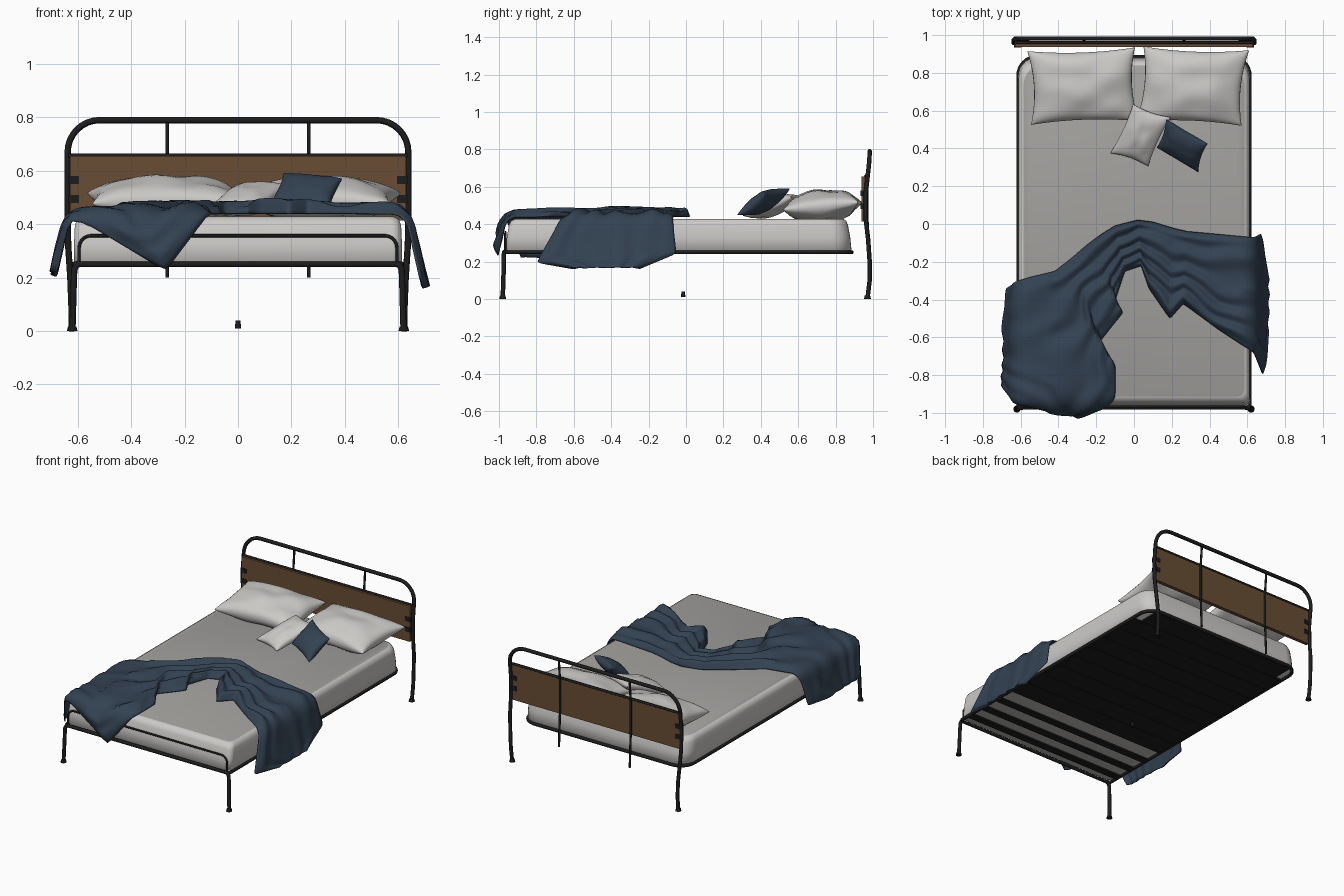
import bpy, bmesh, math
from mathutils import Vector, Matrix, noise

if "Cube" in bpy.data.objects:
    bpy.data.objects.remove(bpy.data.objects["Cube"])


def material(name, col):
    m = bpy.data.materials.new(name)
    m.diffuse_color = (*col, 1)
    m.use_nodes = True
    m.node_tree.nodes["Principled BSDF"].inputs["Base Color"].default_value = m.diffuse_color
    return m


METAL = material("black metal", (0.012, 0.012, 0.012))
WOOD = material("brown wood", (0.14, 0.075, 0.033))
SHEET = material("grey sheet", (0.37, 0.365, 0.35))
LINEN = material("pale linen", (0.60, 0.59, 0.57))
BLUE = material("navy fabric", (0.033, 0.054, 0.084))


def finish(name, bm, mats, smooth=True):
    bmesh.ops.recalc_face_normals(bm, faces=bm.faces)
    me = bpy.data.meshes.new(name)
    bm.to_mesh(me)
    bm.free()
    for m in mats:
        me.materials.append(m)
    for p in me.polygons:
        p.use_smooth = smooth
    ob = bpy.data.objects.new(name, me)
    bpy.context.collection.objects.link(ob)
    return ob


def box(name, lo, hi, mat):
    lo, hi = Vector(lo), Vector(hi)
    bm = bmesh.new()
    bmesh.ops.create_cube(bm, size=1, matrix=Matrix.Translation((lo + hi) / 2) @ Matrix.Diagonal((*(hi - lo), 1)))
    return finish(name, bm, [mat], False)


def tube(name, pts, r, closed=False):
    cu = bpy.data.curves.new(name, 'CURVE')
    cu.dimensions = '3D'
    cu.bevel_depth = r
    cu.bevel_resolution = 3
    cu.use_fill_caps = True
    sp = cu.splines.new('POLY')
    sp.points.add(len(pts) - 1)
    for p, co in zip(sp.points, pts):
        p.co = (*co, 1)
    sp.use_cyclic_u = closed
    cu.materials.append(METAL)
    ob = bpy.data.objects.new(name, cu)
    bpy.context.collection.objects.link(ob)


def foot(name, x, y, r, z0, z1):
    bm = bmesh.new()
    bmesh.ops.create_cone(bm, cap_ends=True, segments=16, radius1=r, radius2=r * 0.75, depth=z1 - z0,
                          matrix=Matrix.Translation((x, y, (z0 + z1) / 2)))
    finish(name, bm, [METAL], False)


def arc(cx, cy, r, a0, a1, n=8):
    return [(cx + r * math.cos(math.radians(a0 + (a1 - a0) * i / n)),
             cy + r * math.sin(math.radians(a0 + (a1 - a0) * i / n))) for i in range(n + 1)]


def plan(hx, y0, y1, rf, rh):
    """Bed outline: small corners at the foot, large ones at the head"""
    return (arc(-hx + rf, y0 + rf, rf, 180, 270) + arc(hx - rf, y0 + rf, rf, 270, 360)
            + arc(hx - rh, y1 - rh, rh, 0, 90) + arc(-hx + rh, y1 - rh, rh, 90, 180))


# Headboard frame
def lean(z):
    return 0.97 + 0.012 * math.sin(min(z, 0.4) * 15) if z < 0.2 else 0.97 + 0.012 * math.cos((z - 0.2) * 10.5)


side = [(0.622, 0.0), (0.624, 0.1), (0.628, 0.2), (0.636, 0.32), (0.638, 0.42), (0.638, 0.55)] + arc(0.518, 0.67, 0.12, 0, 90)
hoop = side + [(-x, z) for x, z in reversed(side)]
tube("headboard_hoop", [(x, lean(z), z) for x, z in hoop], 0.012)
tube("headboard_crossbar", [(-0.635, 0.96, 0.657), (0.635, 0.96, 0.657)], 0.008)
box("headboard_panel", (-0.63, 0.938, 0.415), (0.63, 0.963, 0.655), WOOD)
for s, n in ((-1, "left"), (1, "right")):
    tube(n + "_headboard_bar", [(s * 0.265, 0.98, 0.2), (s * 0.265, 0.97, 0.42), (s * 0.265, 0.97, 0.65), (s * 0.265, 0.982, 0.79)], 0.007)
    foot(n + "_head_foot", s * 0.622, 0.97, 0.019, 0, 0.018)
    for z in (0.48, 0.55):
        box(n + "_panel_bracket", (s * 0.615 - 0.02, 0.934, z), (s * 0.615 + 0.02, 0.967, z + 0.03), METAL)
    # Foot legs
    tube(n + "_front_leg", [(s * 0.59, -0.972, 0.252), (s * 0.605, -0.973, 0.246), (s * 0.613, -0.974, 0.23),
                            (s * 0.616, -0.975, 0.15), (s * 0.62, -0.98, 0)], 0.012)
    foot(n + "_front_foot", s * 0.62, -0.98, 0.019, 0, 0.018)
foot("centre_foot", 0, -0.015, 0.012, 0.01, 0.04)

# Base frame, mattress retainer and slats
tube("base_rail", [(x, y, 0.25) for x, y in plan(0.612, -0.972, 0.885, 0.02, 0.1)], 0.011, True)
half = [(0.595, 0.25)] + arc(0.55, 0.312, 0.045, 0, 90)
tube("foot_retainer", [(x, -0.966 - 0.004 * (0.36 - z), z) for x, z in half + [(-x, z) for x, z in reversed(half)]], 0.006)
for i in range(9):
    y = -0.47 + i * 0.15
    box("base_slat", (-0.6 if i < 8 else -0.55, y, 0.24), (0.6 if i < 8 else 0.55, y + 0.147, 0.25), METAL)
for y in (-0.9, -0.77, -0.63):
    box("foot_slat", (-0.61, y, 0.24), (0.61, y + 0.05, 0.25), METAL)

# Mattress
bm = bmesh.new()
rings = []
for z, inset, y0, y1 in ((0.251, 0.015, -0.955, 0.875), (0.262, 0, -0.966, 0.885), (0.33, 0, -0.958, 0.878),
                         (0.395, 0.003, -0.947, 0.866), (0.418, 0.011, -0.935, 0.857), (0.429, 0.03, -0.912, 0.84)):
    rings.append([bm.verts.new((x, y, z)) for x, y in plan(0.614 - inset, y0, y1, 0.035, 0.1)])
for a, b in zip(rings, rings[1:]):
    for i in range(len(a)):
        j = (i + 1) % len(a)
        bm.faces.new((a[i], a[j], b[j], b[i]))
bm.faces.new(rings[0])
bm.faces.new(rings[-1]).material_index = 1
finish("mattress", bm, [LINEN, SHEET])


# Pillows
def pillow(name, centre, ax, ay, thick, mat, seed, n=22):
    """Soft cushion spanned by the half-axis vectors ax and ay"""
    c, ax, ay = Vector(centre), Vector(ax), Vector(ay)
    nz = ax.cross(ay).normalized()
    bm = bmesh.new()
    for s in (-1, 1):
        g = []
        for i in range(n + 1):
            row = []
            for j in range(n + 1):
                u, v = math.sin((i / n - .5) * math.pi), math.sin((j / n - .5) * math.pi)
                h = (max(0, (1 - u * u) * (1 - v * v))) ** 0.42
                h *= 1 + 0.22 * noise.noise(Vector((u * 1.8, v * 1.8, seed + s)))
                x = u * (1 - 0.09 * (1 - v * v))
                y = v * (1 - 0.09 * (1 - u * u))
                row.append(bm.verts.new(c + ax * x + ay * y + nz * (s * h * thick)))
            g.append(row)
        for i in range(n):
            for j in range(n):
                bm.faces.new((g[i][j], g[i + 1][j], g[i + 1][j + 1], g[i][j + 1]))
    bmesh.ops.remove_doubles(bm, verts=bm.verts, dist=0.0004)
    finish(name, bm, [mat])


pillow("left_pillow", (-0.27, 0.73, 0.497), (0.285, 0.01, 0), (-0.01, 0.195, 0.02), 0.085, LINEN, 1)
pillow("right_pillow", (0.31, 0.73, 0.497), (0.28, -0.01, 0), (0.02, 0.2, 0.02), 0.085, LINEN, 5)
pillow("small_pale_cushion", (0.035, 0.47, 0.495), (0.1, -0.035, 0.0), (0.06, 0.13, 0.05), 0.045, LINEN, 9)
pillow("small_blue_cushion", (0.255, 0.415, 0.52), (0.11, -0.065, -0.01), (0.025, 0.075, 0.06), 0.045, BLUE, 13)


# Throw blanket, laid out flat as outer/inner edge pairs, then folded over the mattress
def bend(d, h, r=0.05, limit=1.35):
    """Travel outward and drop after going d past an edge"""
    if d <= 0:
        return d, 0
    a = min(d / r, limit)
    rest = max(0, d - r * limit)
    return (r + h) * math.sin(a) + rest * math.cos(a), (r + h) * (1 - math.cos(a)) + rest * math.sin(a)


def drape(s, t, h):
    ox, dx = bend(abs(s) - 0.58, h)
    oy, dy = bend(-t - 0.91, h)
    return (math.copysign(0.58 + ox, s), -0.91 - oy, 0.43 + h - max(dx, dy))


edges = [((0.885, -0.25), (0.885, -0.60)), ((0.80, -0.05), (0.85, -0.80)), ((0.62, -0.07), (0.63, -0.68)),
         ((0.40, -0.05), (0.45, -0.56)), ((0.28, -0.04), (0.26, -0.42)), ((0.20, -0.02), (0.19, -0.50)),
         ((0.10, 0.01), (0.08, -0.34)), ((0.02, 0.02), (0.04, -0.22)), ((-0.10, -0.01), (-0.05, -0.25)),
         ((-0.18, -0.06), (-0.10, -0.40)), ((-0.26, -0.12), (-0.06, -0.47)), ((-0.33, -0.18), (-0.18, -0.62)),
         ((-0.42, -0.25), (-0.10, -0.75)), ((-0.55, -0.28), (-0.10, -0.92)), ((-0.68, -0.32), (-0.27, -1.15)),
         ((-0.82, -0.34), (-0.55, -0.98)), ((-0.84, -0.50), (-0.83, -0.88))]
SUB, NV = 8, 48
bm = bmesh.new()
grid = []
for k in range((len(edges) - 1) * SUB + 1):
    i = min(k // SUB, len(edges) - 2)
    f = k / SUB - i
    o = Vector(edges[i][0]).lerp(Vector(edges[i + 1][0]), f)
    q = Vector(edges[i][1]).lerp(Vector(edges[i + 1][1]), f)
    row = []
    for j in range(NV + 1):
        v = j / NV
        p = o.lerp(q, v)
        mid = max(0, 1 - abs(p.x) / 0.62)
        # folds run along the band and wander with low-frequency noise
        w = noise.noise(Vector((p.x * 4, p.y * 4, 3)))
        ridge = 0.5 + 0.5 * math.sin(v * 26 + w * 5 + p.x * 3)
        env = min(1, v * 14, (1 - v) * 14)
        flat = 0.35 if p.x < -0.45 or p.x > 0.6 else 1
        h = 0.008 + env * (0.014 + 0.012 * mid + ridge * 0.024 * flat + 0.014 * w)
        row.append(bm.verts.new(drape(p.x, p.y, max(h, 0.008))))
    grid.append(row)
for a, b in zip(grid, grid[1:]):
    for j in range(NV):
        bm.faces.new((a[j], b[j], b[j + 1], a[j + 1]))
bmesh.ops.smooth_vert(bm, verts=bm.verts, factor=0.4, use_axis_x=True, use_axis_y=True, use_axis_z=True)
blanket = finish("throw_blanket", bm, [BLUE])
mod = blanket.modifiers.new("thickness", 'SOLIDIFY')
mod.thickness = 0.006
mod.offset = 0
